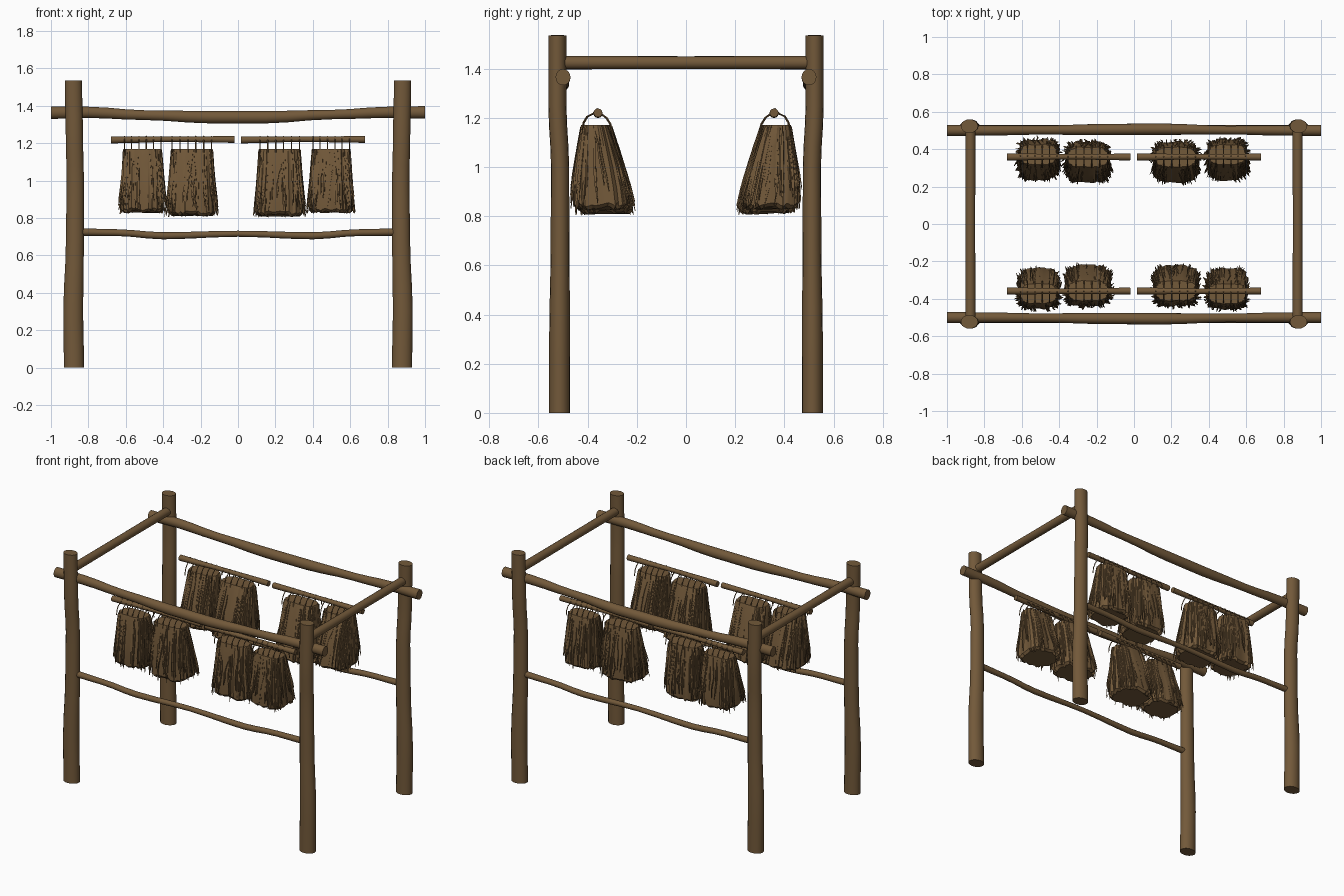
import bpy, bmesh, math, random
from mathutils import Vector

random.seed(7)
cube = bpy.data.objects.get("Cube")
if cube:
    bpy.data.objects.remove(cube, do_unlink=True)


def material(name, rgb):
    mat = bpy.data.materials.new(name)
    mat.use_nodes = True
    mat.diffuse_color = (*rgb, 1)
    mat.node_tree.nodes["Principled BSDF"].inputs["Base Color"].default_value = (*rgb, 1)
    return mat


BROWN = material("brown wood", (0.17, 0.1, 0.042))


def finish(bm, name, angle=40):
    bmesh.ops.recalc_face_normals(bm, faces=bm.faces)
    mesh = bpy.data.meshes.new(name)
    bm.to_mesh(mesh)
    bm.free()
    mesh.materials.append(BROWN)
    ob = bpy.data.objects.new(name, mesh)
    bpy.context.collection.objects.link(ob)
    bpy.ops.object.select_all(action='DESELECT')
    ob.select_set(True)
    bpy.context.view_layer.objects.active = ob
    bpy.ops.object.shade_smooth_by_angle(angle=math.radians(angle))
    return ob


def skin(bm, rings):
    """Join equal rings of points into a closed, capped skin."""
    loops = [[bm.verts.new(p) for p in ring] for ring in rings]
    n = len(loops[0])
    for a, b in zip(loops, loops[1:]):
        for i in range(n):
            j = (i + 1) % n
            bm.faces.new((a[i], a[j], b[j], b[i]))
    bm.faces.new(loops[0])
    bm.faces.new(loops[-1])


def tube(bm, pts, radii, sides=16, ref=(0, 1, 0), squash=1.0, steps=3):
    """Sweep a round section along points, easing between them."""
    pts = [Vector(p) for p in pts]
    path, sizes = [pts[0]], [radii[0]]
    for k in range(len(pts) - 1):
        for s in range(1, steps + 1):
            t = s / steps
            e = t * t * (3 - 2 * t) if steps > 1 else t
            p = pts[k].lerp(pts[k + 1], t)
            d = pts[k + 1] - pts[k]
            axis = max(range(3), key=lambda i: abs(d[i]))
            for i in range(3):
                if i != axis:
                    p[i] = pts[k][i] + d[i] * e
            path.append(p)
            sizes.append(radii[k] + (radii[k + 1] - radii[k]) * e)
    rings = []
    for k, (p, r) in enumerate(zip(path, sizes)):
        t = (path[min(k + 1, len(path) - 1)] - path[max(k - 1, 0)]).normalized()
        u = t.cross(Vector(ref)).normalized()
        v = t.cross(u)
        rings.append([p + u * (r * math.cos(a)) + v * (r * squash * math.sin(a))
                      for a in (2 * math.pi * i / sides for i in range(sides))])
    skin(bm, rings)


def pole(name, pts, radii, **kw):
    bm = bmesh.new()
    tube(bm, pts, radii, **kw)
    finish(bm, name)


SIDES = (("front", -1), ("back", 1))

# Upright posts, slightly crooked
for yn, sy in SIDES:
    for xn, sx in (("right", -1), ("left", 1)):
        shape = ((0.877, 0.514, 0), (0.881, 0.514, 0.3), (0.872, 0.512, 0.68),
                 (0.87, 0.512, 1.0), (0.875, 0.523, 1.25), (0.88, 0.523, 1.535))
        pole(f"{yn}_{xn}_post", [(sx * x, sy * y, z) for x, y, z in shape],
             (0.054, 0.053, 0.048, 0.046, 0.046, 0.046), squash=0.8)

# Long rails, hanger bars
for yn, sy in SIDES:
    pole(f"{yn}_top_rail",
         [(x, sy * y, z) for x, y, z in
          ((-1, 0.5, 1.363), (-0.8, 0.5, 1.365), (-0.5, 0.502, 1.35), (-0.15, 0.505, 1.339),
           (0.15, 0.507, 1.339), (0.5, 0.502, 1.353), (0.8, 0.5, 1.365), (1, 0.5, 1.365))],
         (0.033, 0.03, 0.026, 0.033, 0.033, 0.025, 0.03, 0.033), squash=0.92)
    pole(f"{yn}_lower_rail",
         [(x, sy * 0.51, z) for x, z in
          ((-0.86, 0.725), (-0.65, 0.722), (-0.4, 0.705), (0, 0.716),
           (0.4, 0.705), (0.65, 0.722), (0.86, 0.725))],
         (0.02, 0.018, 0.019, 0.016, 0.019, 0.018, 0.02), sides=12)
    for xn, x0, x1 in (("right", -0.68, -0.02), ("left", 0.015, 0.68)):
        pole(f"{yn}_{xn}_hanger_bar",
             [(x0, sy * 0.358, 1.218), ((x0 + x1) / 2, sy * 0.36, 1.221), (x1, sy * 0.358, 1.22)],
             (0.019, 0.014, 0.018), sides=12)

# Cross beams
for xn, sx in (("right", -1), ("left", 1)):
    pole(f"{xn}_cross_beam", [(sx * 0.875, y, 1.424) for y in (-0.51, 0, 0.51)],
         (0.027, 0.026, 0.027), ref=(1, 0, 0))


# Outline of a bundle at height fraction t (top is one)
def outline(a, t, wide):
    drop = 1 - t
    hx = wide * (0.87 + 0.13 * drop)
    hy = 0.058 + 0.058 * math.sin(drop * math.pi / 2) ** 1.1
    c, s = math.cos(a), math.sin(a)
    p = 0.62
    return (hx * math.copysign(abs(c) ** p, c), hy * math.copysign(abs(s) ** p, s))


def bundle(name, cx, wide, low, shift, sy):
    top, n = 1.17, 56

    def place(a, t, grow, zlow):
        x, y = outline(a, t, wide)
        y0 = 0.36 - 0.03 * (1 - t) + shift
        return Vector((cx + x * grow, sy * (y0 + y * grow), zlow + (top - zlow) * t))

    # Ribbed body with a ragged hem
    bm = bmesh.new()
    ribs = [random.uniform(0.9, 1.0) for _ in range(n)]
    hems = [low + random.uniform(0, 0.018) for _ in range(n)]
    rings = [[place(2 * math.pi * i / n, t, ribs[i] * g, hems[i]) for i in range(n)]
             for t, g in ((0, 0.86), (0.04, 0.99), (0.25, 1), (0.5, 1), (0.75, 1), (0.95, 1), (1, 0.96))]
    skin(bm, rings)
    finish(bm, name + "_body", 30)

    # Loose strands lying over the body
    bm = bmesh.new()
    for _ in range(85):
        a = random.uniform(0, 2 * math.pi)
        start, end = random.uniform(0.75, 1), random.uniform(-0.01, 0.3)
        out = random.uniform(0.96, 1.1)
        pts = []
        for k in range(5):
            f = k / 4
            a += random.uniform(-0.035, 0.035)
            pts.append(place(a, start + (end - start) * f, 0.96 + (out - 0.96) * f * f, low))
        r = random.uniform(0.003, 0.006)
        tube(bm, pts, (r * 0.5, r, r, r, r * 0.4), sides=4, ref=(0.8, 0.6, 0), steps=1)
    finish(bm, name + "_strands", 30)

    # String loops over the hanger bar
    bm = bmesh.new()
    for k in range(6):
        x = cx + wide * 0.8 * (k / 2.5 - 1)
        arc = ((0.418, 1.15), (0.415, 1.18), (0.4, 1.205), (0.375, 1.217), (0.36, 1.237),
               (0.345, 1.217), (0.322, 1.2), (0.306, 1.175), (0.3, 1.14))
        tube(bm, [(x, sy * (y + shift * 0.3), z) for y, z in arc], [0.003] * len(arc),
             sides=5, ref=(1, 0, 0), steps=1)
    finish(bm, name + "_loops")


# Hanging bundles, four on each side
for yn, sy in SIDES:
    for label, cx, wide, low, shift in (("outer_right", -0.51, 0.122, 0.825, 0.012),
                                        ("inner_right", -0.247, 0.133, 0.808, -0.002),
                                        ("inner_left", 0.223, 0.133, 0.806, -0.002),
                                        ("outer_left", 0.498, 0.122, 0.825, 0.012)):
        bundle(f"{yn}_{label}_bundle", cx, wide, low, shift, sy)
